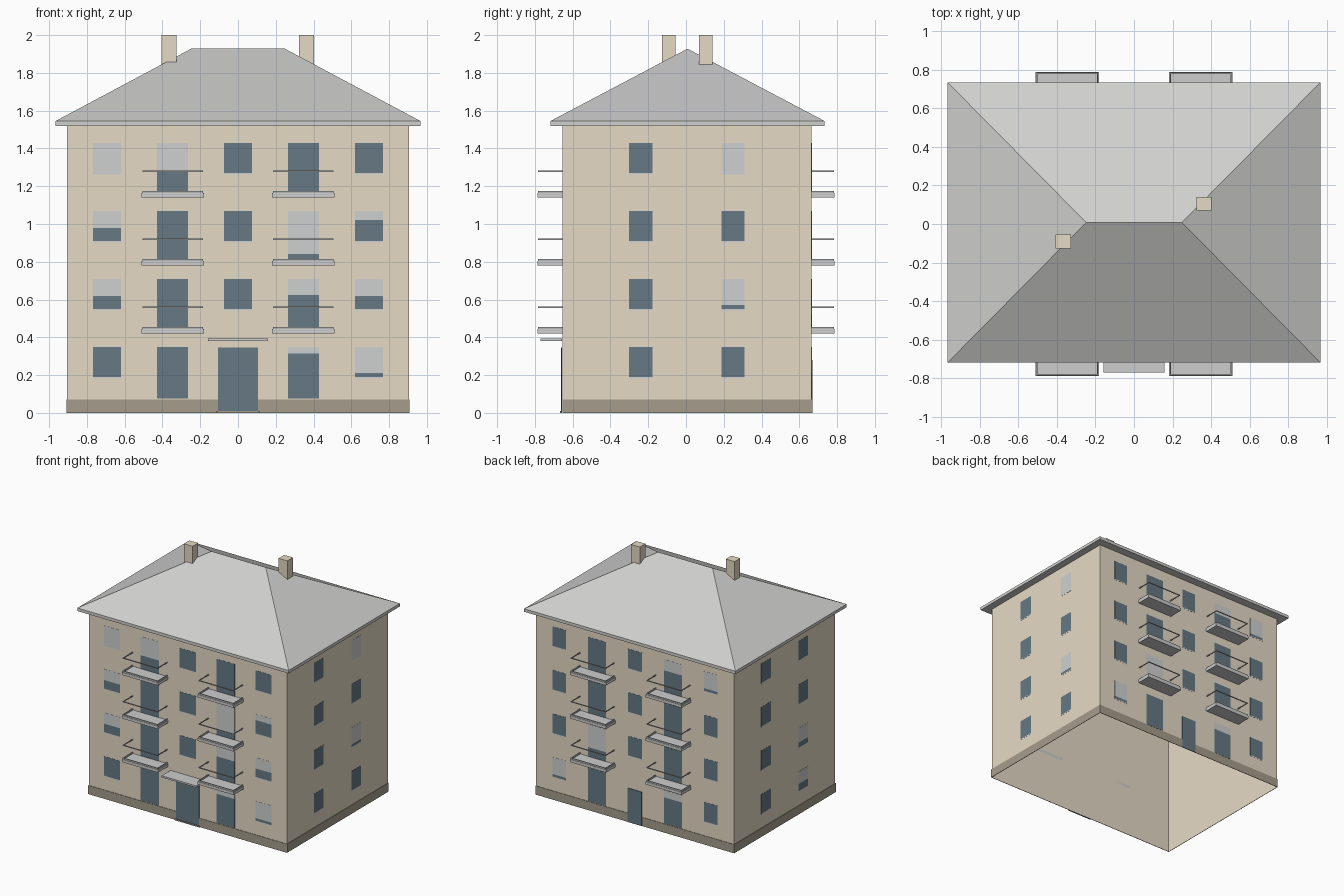
import bpy, bmesh

if "Cube" in bpy.data.objects:
    bpy.data.objects.remove(bpy.data.objects["Cube"])

def material(name, r, g, b):
    lin = lambda c: (c / 255 / 12.92) if c < 11 else ((c / 255 + 0.055) / 1.055) ** 2.4
    m = bpy.data.materials.new(name)
    m.diffuse_color = (lin(r), lin(g), lin(b), 1)
    m.use_nodes = True
    m.node_tree.nodes["Principled BSDF"].inputs["Base Color"].default_value = m.diffuse_color
    return m

WALL = material("tan plaster", 230, 218, 197)
PLINTH = material("plinth stone", 166, 158, 140)
GLASS = material("blue grey glass", 102, 121, 132)
BLIND = material("pale blind", 207, 209, 209)
ROOF = material("roof grey", 208, 208, 207)
SLAB = material("balcony concrete", 205, 205, 205)
RAIL = material("rail metal", 185, 186, 187)

WX, YF, YB, TOP = 0.905, -0.655, 0.665, 1.525   # wall planes
YM = (YF + YB) / 2
parts = {}

def box(name, mat, x0, x1, y0, y1, z0, z1):
    """Add a box to the named part."""
    bm = parts.setdefault(name, (bmesh.new(), mat))[0]
    vs = bmesh.ops.create_cube(bm, size=1)["verts"]
    for v in vs:
        v.co = (x1 if v.co.x > 0 else x0, y1 if v.co.y > 0 else y0, z1 if v.co.z > 0 else z0)

def plate(name, mat, side, u, w, z0, z1, d):
    """Add a thin plate of thickness d on the outside of one wall."""
    a, b = u - w / 2, u + w / 2
    e = 0.0003
    if side == "front":
        box(name, mat, a, b, YF - d, YF - e, z0, z1)
    elif side == "back":
        box(name, mat, a, b, YB + e, YB + d, z0, z1)
    elif side == "right":
        box(name, mat, WX + e, WX + d, a, b, z0, z1)
    else:
        box(name, mat, -WX - d, -WX - e, a, b, z0, z1)

def ring(name, mat, ox, y0, y1, z0, z1):
    """Open four-sided shell."""
    bm = parts.setdefault(name, (bmesh.new(), mat))[0]
    pts = [(-ox, y0), (ox, y0), (ox, y1), (-ox, y1)]
    lo = [bm.verts.new((x, y, z0)) for x, y in pts]
    hi = [bm.verts.new((x, y, z1)) for x, y in pts]
    for i in range(4):
        j = (i + 1) % 4
        bm.faces.new((lo[i], lo[j], hi[j], hi[i]))

# Walls (open below) and plinth strips
ring("walls", WALL, WX, YF, YB, 0, TOP)
t = 0.004
for side, u, w in (("front", 0, 2 * WX + 2 * t), ("back", 0, 2 * WX + 2 * t),
                   ("left", YM, YB - YF), ("right", YM, YB - YF)):
    plate("plinth", PLINTH, side, u, w, 0, 0.072, t)

# Blinds: (side, column, floor) -> height of the lower edge of the blind
blinds = {
    ("front", 0, 3): 1.27, ("front", 0, 2): 0.98, ("front", 0, 1): 0.62,
    ("front", 1, 3): 1.275, ("front", 3, 2): 0.84, ("front", 3, 1): 0.625,
    ("front", 3, 0): 0.315, ("front", 4, 2): 1.02, ("front", 4, 1): 0.62,
    ("front", 4, 0): 0.21,
    ("right", 1, 3): 1.27, ("right", 1, 1): 0.57,
    ("back", 4, 0): 0.21, ("back", 3, 1): 0.52, ("back", 1, 3): 1.34,
    ("back", 1, 0): 0.29, ("back", 0, 3): 1.29,
    ("left", 0, 1): 0.59, ("left", 0, 0): 0.25,
}

def opening(side, col, floor, u, w, h):
    """Glass, optional blind and sill; h is the opening height."""
    top = 0.35 + 0.36 * floor
    z0 = top - h
    low = blinds.get((side, col, floor), top)
    if low > z0 + 0.001:
        plate("window_glass", GLASS, side, u, w, z0, low, 0.0016)
    if low < top:
        plate("blinds", BLIND, side, u, w, low, top, 0.0016)
    if h < 0.2:
        plate("window_sills", BLIND, side, u, w, z0 - 0.007, z0, 0.0016)

for floor in range(4):
    for side in ("front", "back"):
        for col, u in enumerate((-0.693, -0.347, 0, 0.347, 0.693)):
            if col in (1, 3):
                opening(side, col, floor, u, 0.165, 0.275)
            elif col != 2 or floor > 0:
                opening(side, col, floor, u, 0.148 if side == "front" else 0.125, 0.16)
    for side in ("right", "left"):
        for col, u in enumerate((YM - 0.244, YM + 0.244)):
            opening(side, col, floor, u, 0.123, 0.16)

# Entrance doors, step and canopy
plate("front_door", GLASS, "front", 0, 0.21, 0.008, 0.345, 0.006)
plate("back_door", GLASS, "back", 0, 0.13, 0.0, 0.28, 0.006)
plate("door_step", PLINTH, "front", 0, 0.23, 0, 0.01, 0.012)
plate("canopy", SLAB, "front", 0, 0.315, 0.381, 0.395, 0.116)

# Balconies: slab, low frame and U-shaped handrail
for wall, out in ((YF, -0.787), (YB, 0.787)):
    sg = 1 if out > 0 else -1
    for cx in (-0.346, 0.346):
        for f in range(3):
            z = 0.42 + 0.36 * f
            y0, y1 = sorted((wall, out))
            box("balcony_slabs", SLAB, cx - 0.165, cx + 0.165, y0, y1, z, z + 0.023)
            for zr, r in ((z + 0.022, 0.013), (z + 0.135, 0.007)):
                edge = out - sg * 0.003
                a, b = sorted((edge, edge - sg * 0.006))
                box("balcony_rails", RAIL, cx - 0.16, cx + 0.16, a, b, zr, zr + r)
                a, b = sorted((edge, wall))
                for s in (-1, 1):
                    p, q = sorted((cx + s * 0.16, cx + s * 0.154))
                    box("balcony_rails", RAIL, p, q, a, b, zr, zr + r)

# Hipped roof: eaves slab whose top rises to a short ridge
RX, R0, R1, RY = 0.966, -0.718, 0.734, 0.008
box("roof", ROOF, -RX, RX, R0, R1, 1.52, 1.545)
bm = parts["roof"][0]
top = [f for f in bm.faces if all(v.co.z > 1.54 for v in f.verts)]
bmesh.ops.delete(bm, geom=top, context="FACES_ONLY")
c = {(sx, sy): next(v for v in bm.verts if v.co.z > 1.54 and v.co.x * sx > 0 and v.co.y * sy > 0)
     for sx in (-1, 1) for sy in (-1, 1)}
rl, rr = bm.verts.new((-0.248, RY, 1.928)), bm.verts.new((0.248, RY, 1.928))
bm.faces.new((c[-1, -1], c[1, -1], rr, rl))
bm.faces.new((c[1, 1], c[-1, 1], rl, rr))
bm.faces.new((c[1, -1], c[1, 1], rr))
bm.faces.new((c[-1, 1], c[-1, -1], rl))

# Chimneys
for x, y in ((-0.366, -0.091), (0.363, 0.105)):
    box("chimneys", WALL, x - 0.04, x + 0.04, y - 0.036, y + 0.036, 1.8, 2.0)

# Turn the collected parts into objects
for name, (bm, mat) in parts.items():
    if name != "walls":
        bmesh.ops.recalc_face_normals(bm, faces=bm.faces[:])
    me = bpy.data.meshes.new(name)
    bm.to_mesh(me)
    bm.free()
    me.materials.append(mat)
    bpy.context.collection.objects.link(bpy.data.objects.new(name, me))
